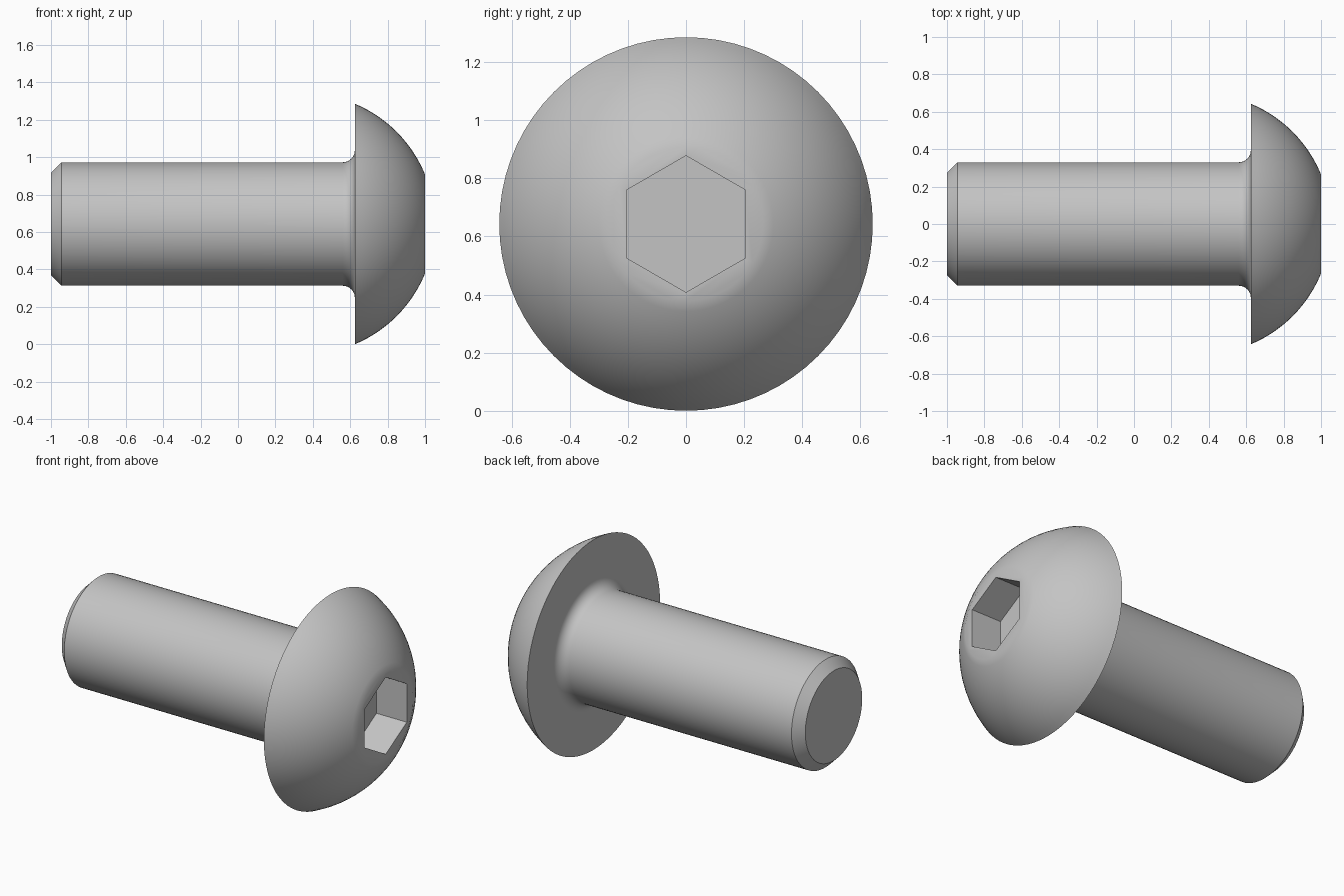
import bpy
import bmesh
from math import sin, cos, pi, radians, atan2, hypot

if "Cube" in bpy.data.objects:
    bpy.data.objects.remove(bpy.data.objects["Cube"])

SIDES = 72            # divisible by six, so the rim lines up with the hex socket
HEAD_R = 0.643        # head radius, also the height of the axis
SHANK_R = 0.33
SEAT_X = 0.625        # underside of the head
TIP_R = 0.265         # flat ring around the socket
FILLET = 0.065
HEX_R = 0.235
SOCKET_DEPTH = 0.205

steel = bpy.data.materials.new("steel grey")
steel.use_nodes = True
grey = (0.55, 0.55, 0.55, 1)
steel.diffuse_color = grey
steel.node_tree.nodes["Principled BSDF"].inputs["Base Color"].default_value = grey


def arc(cx, cr, radius, start, end, steps):
    """Profile points (x, radius) along an arc."""
    angles = [start + (end - start) * i / steps for i in range(steps + 1)]
    return [(cx + radius * cos(a), cr + radius * sin(a)) for a in angles]


def ring(bm, x, r, count):
    """Circle of vertices around the bolt axis, starting at the top."""
    return [bm.verts.new((x, r * sin(2 * pi * i / count),
                          HEAD_R + r * cos(2 * pi * i / count)))
            for i in range(count)]


def skin(bm, a, b):
    """Band of quads between two rings of equal count."""
    n = len(a)
    for i in range(n):
        j = (i + 1) % n
        bm.faces.new((a[i], a[j], b[j], b[i]))


# Profile: chamfered end, shank, fillet, underside, dome centred on the axis
dome_c = ((1 + TIP_R**2) - (SEAT_X**2 + HEAD_R**2)) / (2 * (1 - SEAT_X))
dome_r = hypot(1 - dome_c, TIP_R)
profile = [(-1, 0.275), (-0.945, SHANK_R)]
profile += arc(SEAT_X - FILLET, SHANK_R + FILLET, FILLET, -pi / 2, 0, 6)
profile += arc(dome_c, 0, dome_r, atan2(HEAD_R, SEAT_X - dome_c),
               atan2(TIP_R, 1 - dome_c), 14)

bm = bmesh.new()
rings = [ring(bm, x, r, SIDES) for x, r in profile]
for a, b in zip(rings, rings[1:]):
    skin(bm, a, b)
bm.faces.new(rings[0])

# Flat ring joining the dome to the hex socket
mouth = ring(bm, 1, HEX_R, 6)
step = SIDES // 6
for i in range(6):
    rim = [rings[-1][(i * step + k) % SIDES] for k in range(step + 1)]
    bm.faces.new(rim + [mouth[(i + 1) % 6], mouth[i]])

# Socket walls and floor
floor = ring(bm, 1 - SOCKET_DEPTH, HEX_R, 6)
skin(bm, mouth, floor)
bm.faces.new(floor)
bmesh.ops.recalc_face_normals(bm, faces=bm.faces[:])

mesh = bpy.data.meshes.new("socket_bolt")
bm.to_mesh(mesh)
bm.free()
mesh.materials.append(steel)
bolt = bpy.data.objects.new("socket_bolt", mesh)
bpy.context.collection.objects.link(bolt)

# Smooth round surfaces, sharp chamfer, rim and socket
bpy.ops.object.select_all(action='DESELECT')
bolt.select_set(True)
bpy.context.view_layer.objects.active = bolt
bpy.ops.object.shade_smooth_by_angle(angle=radians(30))
